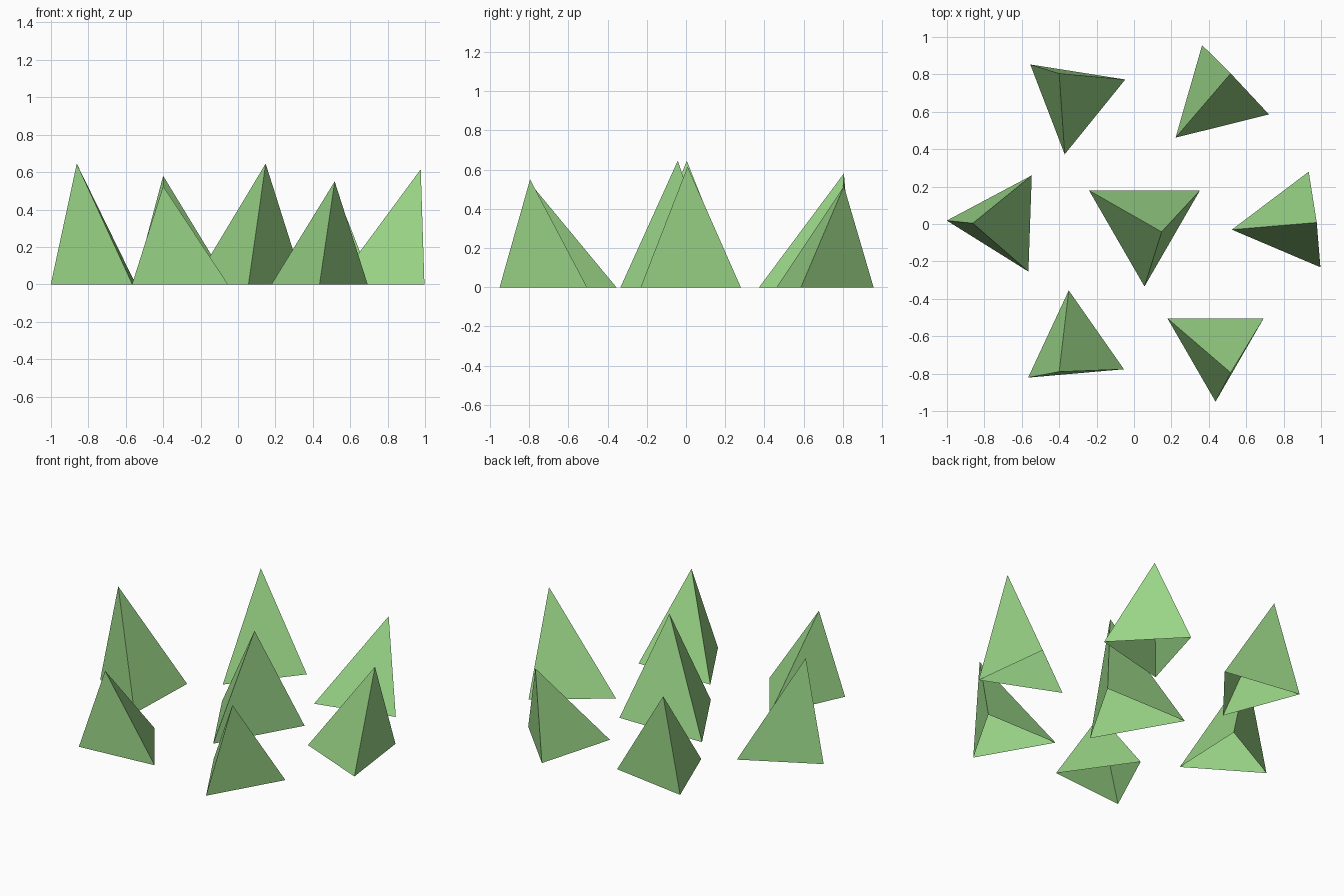
import bpy
import math

if "Cube" in bpy.data.objects:
    bpy.data.objects.remove(bpy.data.objects["Cube"])

green = bpy.data.materials.new("grass_green")
green.diffuse_color = (0.32, 0.66, 0.24, 1.0)
green.use_nodes = True
green.node_tree.nodes["Principled BSDF"].inputs["Base Color"].default_value = green.diffuse_color


def grass_blade(name, centre, radius, angle, tip):
    """Leaning three-sided spike with an open base."""
    cx, cy = centre
    verts = [tip]
    for k in range(3):
        a = math.radians(angle + 120 * k)
        verts.append((cx + radius * math.cos(a), cy + radius * math.sin(a), 0))
    faces = [(0, 1, 2), (0, 2, 3), (0, 3, 1)]
    mesh = bpy.data.meshes.new(name)
    mesh.from_pydata(verts, [], faces)
    mesh.materials.append(green)
    obj = bpy.data.objects.new(name, mesh)
    bpy.context.collection.objects.link(obj)
    return obj


# Tall middle blade
grass_blade("centre_blade", (0.056, 0.008), 0.342, -90, (0.148, -0.042, 0.645))

# Ring of six smaller blades: centre, turn, tip
ring = {
    "left_blade": ((-0.704, 0.008), 178, (-0.862, 0.004, 0.645)),
    "right_blade": ((0.818, 0.006), 187, (0.977, 0.008, 0.615)),
    "front_right_blade": ((0.436, -0.653), -90, (0.517, -0.795, 0.55)),
    "front_left_blade": ((-0.323, -0.651), 95, (-0.40, -0.79, 0.525)),
    "back_left_blade": ((-0.324, 0.666), -99, (-0.40, 0.805, 0.58)),
    "back_right_blade": ((0.436, 0.668), 104, (0.517, 0.805, 0.515)),
}
for name, (centre, angle, tip) in ring.items():
    grass_blade(name, centre, 0.297, angle, tip)
